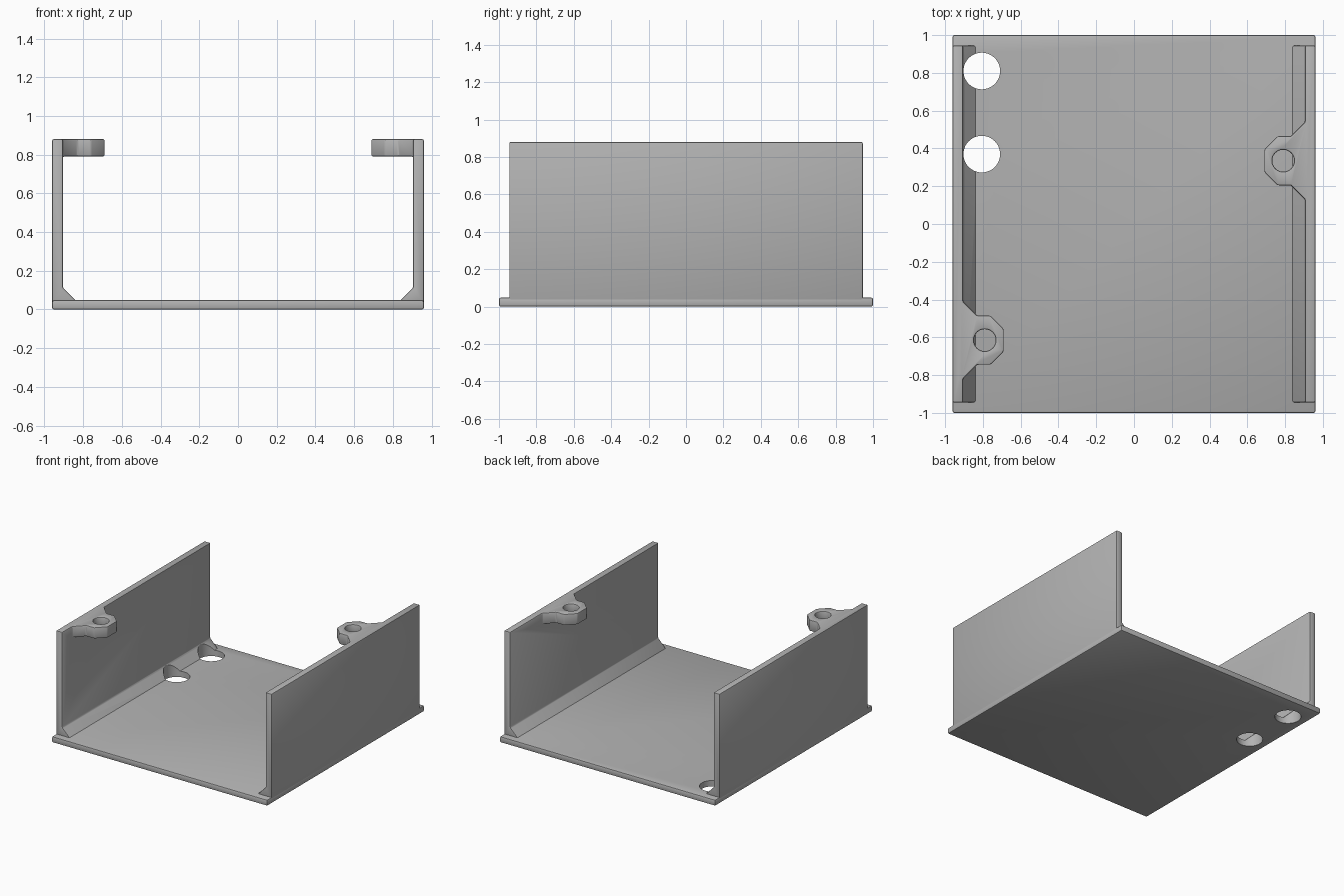
import bpy
import bmesh
from mathutils import Vector

if "Cube" in bpy.data.objects:
    bpy.data.objects.remove(bpy.data.objects["Cube"])

HALF_X, HALF_Y, BASE_TOP = 0.96, 1.0, 0.048
WALL_Y, WALL_IN, WALL_TOP = 0.945, 0.905, 0.88
TAB_BOTTOM, TAB_X = 0.79, 0.79

grey = bpy.data.materials.new("plain grey")
grey.use_nodes = True
grey.diffuse_color = (0.45, 0.45, 0.45, 1)
grey.node_tree.nodes["Principled BSDF"].inputs["Base Color"].default_value = (0.45, 0.45, 0.45, 1)


def prism(name, points, direction):
    """Extrude a closed flat outline along a direction."""
    bm = bmesh.new()
    face = bm.faces.new([bm.verts.new(p) for p in points])
    grown = bmesh.ops.extrude_face_region(bm, geom=[face])["geom"]
    bmesh.ops.translate(bm, vec=Vector(direction),
                        verts=[v for v in grown if isinstance(v, bmesh.types.BMVert)])
    bmesh.ops.recalc_face_normals(bm, faces=bm.faces)
    mesh = bpy.data.meshes.new(name)
    bm.to_mesh(mesh)
    bm.free()
    mesh.materials.append(grey)
    obj = bpy.data.objects.new(name, mesh)
    bpy.context.collection.objects.link(obj)
    return obj


def drill(name, x, y, radius, z0, z1):
    """Upright cylinder used as a cutter."""
    bpy.ops.mesh.primitive_cylinder_add(vertices=48, radius=radius, depth=z1 - z0,
                                        location=(x, y, (z0 + z1) / 2))
    obj = bpy.context.object
    obj.name = name
    obj.data.materials.append(grey)
    obj.hide_render = True
    return obj


def apply(obj, mod):
    with bpy.context.temp_override(object=obj, active_object=obj):
        bpy.ops.object.modifier_apply(modifier=mod.name)


def combine(obj, other, operation, keep=False):
    mod = obj.modifiers.new("combine", "BOOLEAN")
    mod.operation, mod.solver, mod.object = operation, "EXACT", other
    apply(obj, mod)
    if not keep:
        bpy.data.objects.remove(other)


def soften(obj, width):
    mod = obj.modifiers.new("soften", "BEVEL")
    mod.width, mod.segments = width, 2
    mod.limit_method, mod.angle_limit = "ANGLE", 0.5
    apply(obj, mod)


def finish(obj):
    bpy.ops.object.select_all(action="DESELECT")
    obj.select_set(True)
    bpy.context.view_layer.objects.active = obj
    bpy.ops.object.shade_smooth_by_angle(angle=0.5)


# Floor plate
base = prism("base_plate", [(-HALF_X, -HALF_Y, 0), (HALF_X, -HALF_Y, 0),
                            (HALF_X, HALF_Y, 0), (-HALF_X, HALF_Y, 0)], (0, 0, BASE_TOP))
soften(base, 0.009)


def side_wall(name, side, tab_y):
    """Wall with a sloped foot and a drilled screw tab."""
    section = [(HALF_X, 0.03), (HALF_X, WALL_TOP), (WALL_IN, WALL_TOP),
               (WALL_IN, 0.113), (0.822, 0.03)]
    wall = prism(name, [(side * x, -WALL_Y, z) for x, z in section], (0, 2 * WALL_Y, 0))

    # Half of the tab outline, mirrored about its centre line
    half = [(0.69, 0.06), (0.76, 0.13), (0.83, 0.13), (WALL_IN, 0.205), (0.93, 0.205)]
    outline = half + [(x, -y) for x, y in reversed(half)]
    tab = prism("screw_tab", [(side * x, tab_y + y, TAB_BOTTOM) for x, y in outline],
                (0, 0, WALL_TOP - TAB_BOTTOM))
    combine(wall, tab, "UNION")
    hole = drill("screw_hole", side * TAB_X, tab_y, 0.058, 0.7, 1)
    combine(wall, hole, "DIFFERENCE")
    soften(wall, 0.008)
    return wall


left_wall = side_wall("left_wall", 1, 0.335)
right_wall = side_wall("right_wall", -1, -0.615)

# Cable holes through the floor and the sloped foot
for y in (0.81, 0.37):
    cutter = drill("cable_hole", -0.806, y, 0.097, -0.1, 0.3)
    combine(base, cutter, "DIFFERENCE", keep=True)
    combine(right_wall, cutter, "DIFFERENCE")

for part in (base, left_wall, right_wall):
    finish(part)
